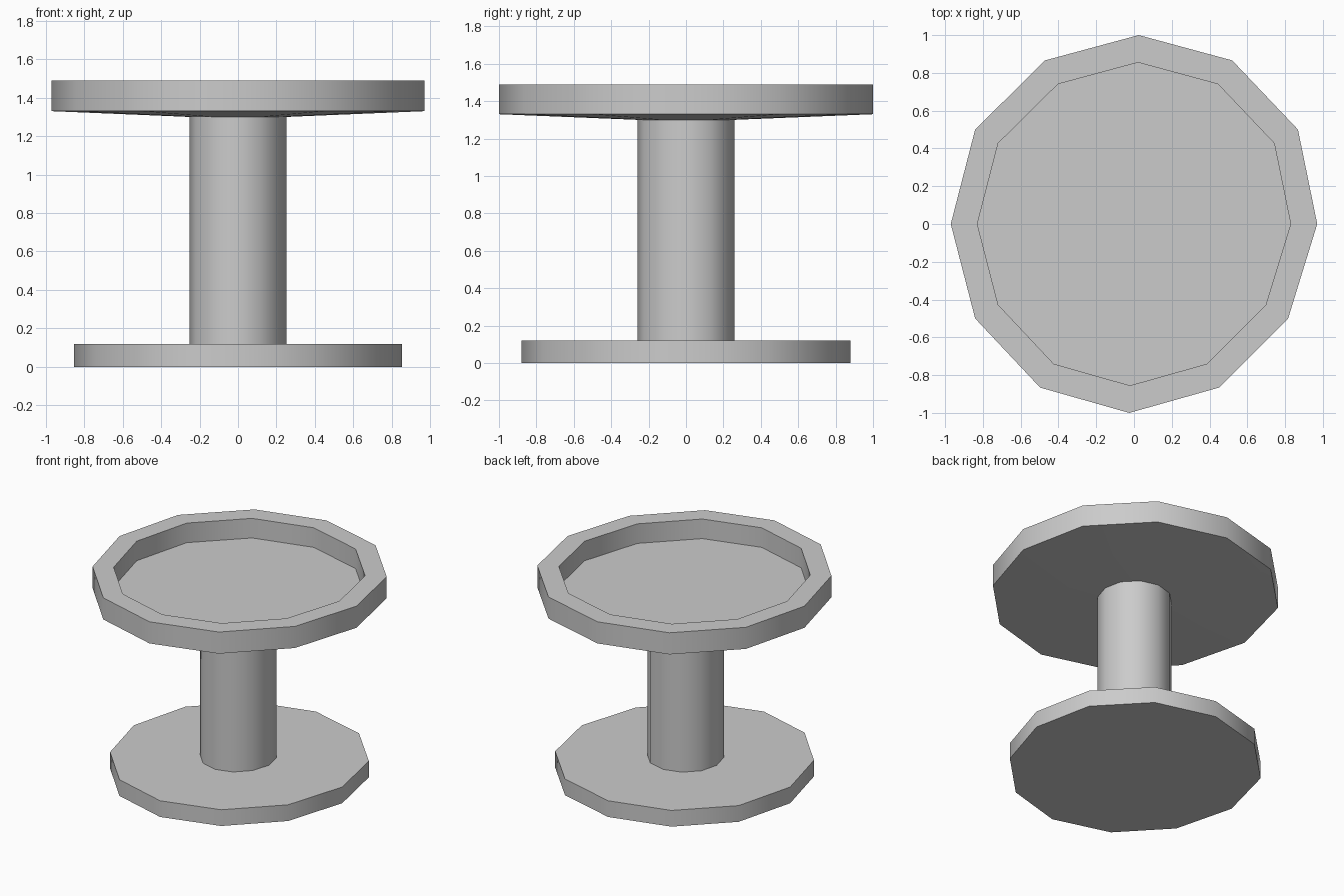
import bpy, bmesh, math

cube = bpy.data.objects.get("Cube")
if cube:
    bpy.data.objects.remove(cube, do_unlink=True)

# Hand-cut twelve-sided outline: slightly uneven x, regular y
SIDES = 12
OUTLINE_X = [0.025, 0.52, 0.868, 0.97, 0.816, 0.45,
             -0.025, -0.497, -0.841, -0.97, -0.841, -0.471]
OUTLINE = [(x, math.cos(math.tau * i / SIDES)) for i, x in enumerate(OUTLINE_X)]

grey = bpy.data.materials.new("plain grey")
grey.use_nodes = True
colour = (0.6, 0.6, 0.6, 1)
grey.diffuse_color = colour
grey.node_tree.nodes["Principled BSDF"].inputs["Base Color"].default_value = colour


def loft(name, profile, cap_start=True, cap_end=True):
    """Sweep (scale, height) rings of the outline and close the ends."""
    bm = bmesh.new()
    rings = [[bm.verts.new((x * s, y * s, z)) for x, y in OUTLINE]
             for s, z in profile]
    for low, high in zip(rings, rings[1:]):
        for i in range(SIDES):
            j = (i + 1) % SIDES
            bm.faces.new((low[i], high[i], high[j], low[j]))
    if cap_start:
        bm.faces.new(rings[0])
    if cap_end:
        bm.faces.new(rings[-1][::-1])
    bmesh.ops.recalc_face_normals(bm, faces=bm.faces)
    mesh = bpy.data.meshes.new(name)
    bm.to_mesh(mesh)
    bm.free()
    mesh.materials.append(grey)
    obj = bpy.data.objects.new(name, mesh)
    bpy.context.collection.objects.link(obj)
    bpy.ops.object.select_all(action='DESELECT')
    obj.select_set(True)
    bpy.context.view_layer.objects.active = obj
    bpy.ops.object.shade_smooth_by_angle(angle=math.radians(35))
    return obj


# Foot disc
loft("base", [(0.88, 0), (0.88, 0.12)])

# Column, open where it meets the discs
loft("column", [(0.26, 0.12), (0.26, 1.3)], cap_start=False, cap_end=False)

# Tray: shallow cone underside, rim and recessed floor
loft("tray_top", [(0.26, 1.3), (1, 1.33), (1, 1.49), (0.855, 1.49), (0.855, 1.345)])
